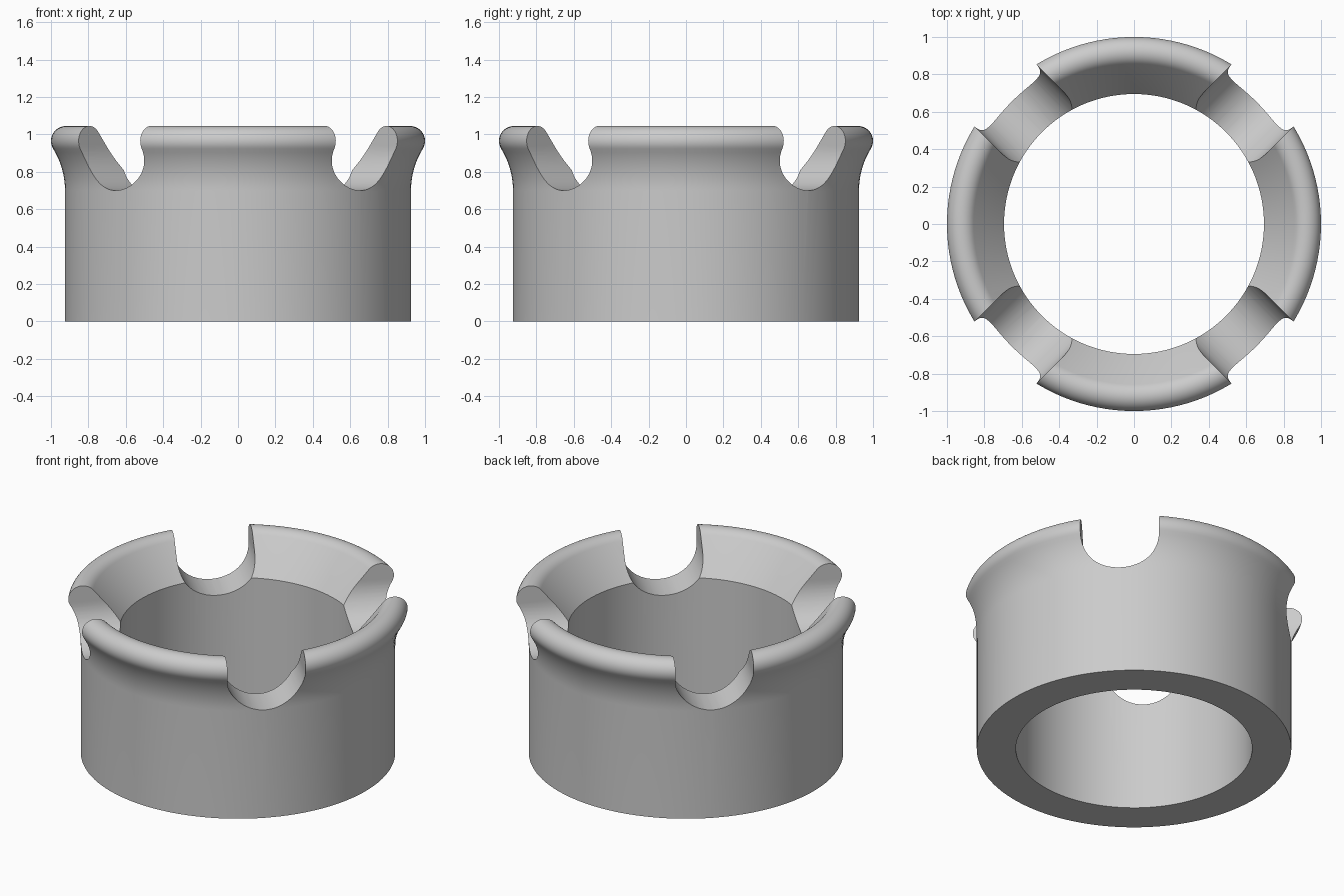
import bpy, bmesh
from math import sin, cos, pi, radians
from mathutils import Matrix

cube = bpy.data.objects.get("Cube")
if cube:
    bpy.data.objects.remove(cube)

grey = bpy.data.materials.new("plain grey")
grey.use_nodes = True
grey.diffuse_color = (0.6, 0.6, 0.6, 1)
grey.node_tree.nodes["Principled BSDF"].inputs["Base Color"].default_value = (0.6, 0.6, 0.6, 1)


def arc(cx, cz, r, start, end, steps):
    """Points of an arc, angles in degrees."""
    angles = [radians(start + (end - start) * i / steps) for i in range(steps + 1)]
    return [(cx + r * cos(a), cz + r * sin(a)) for a in angles]


def make_object(name, bm):
    bmesh.ops.recalc_face_normals(bm, faces=bm.faces)
    mesh = bpy.data.meshes.new(name)
    bm.to_mesh(mesh)
    bm.free()
    mesh.materials.append(grey)
    obj = bpy.data.objects.new(name, mesh)
    bpy.context.collection.objects.link(obj)
    return obj


def lathe(name, profile, segments):
    """Closed ring from a radius/height profile."""
    bm = bmesh.new()
    rings = []
    for s in range(segments):
        a = 2 * pi * s / segments
        rings.append([bm.verts.new((r * cos(a), r * sin(a), z)) for r, z in profile])
    n = len(profile)
    for s in range(segments):
        a, b = rings[s], rings[(s + 1) % segments]
        for i in range(n):
            j = (i + 1) % n
            bm.faces.new((a[i], b[i], b[j], a[j]))
    return make_object(name, bm)


def slot_cutter(name, angle):
    """Round-bottomed slot running right across the ring."""
    outline = arc(0, 0.933, 0.233, 180, 360, 32) + [(0.233, 1.4), (-0.233, 1.4)]
    bm = bmesh.new()
    face = bm.faces.new([bm.verts.new((x, -1.5, z)) for x, z in outline])
    new = bmesh.ops.extrude_face_region(bm, geom=[face])["geom"]
    verts = [v for v in new if isinstance(v, bmesh.types.BMVert)]
    bmesh.ops.translate(bm, verts=verts, vec=(0, 3, 0))
    bm.transform(Matrix.Rotation(angle, 4, "Z"))
    obj = make_object(name, bm)
    obj.hide_render = True
    return obj


# Straight wall, flared neck, rounded lip, sloping inner rim, straight bore
profile = [(0.695, 0), (0.925, 0)]
profile += arc(1.35, 0.70, 0.425, 180, 148.4, 10)
profile += arc(0.92, 0.965, 0.08, -31.6, 141.6, 20)[1:]
profile += [(0.695, 0.81)]
ring = lathe("notched_ring", profile, 128)

# Four diagonal notches from two through-slots
bpy.context.view_layer.objects.active = ring
ring.select_set(True)
for side in (1, -1):
    cutter = slot_cutter("slot_cutter", side * pi / 4)
    cut = ring.modifiers.new("notches", "BOOLEAN")
    cut.operation = "DIFFERENCE"
    cut.solver = "EXACT"
    cut.object = cutter
    bpy.ops.object.modifier_apply(modifier=cut.name)
    bpy.data.objects.remove(cutter)

bpy.ops.object.shade_smooth_by_angle(angle=radians(30))
